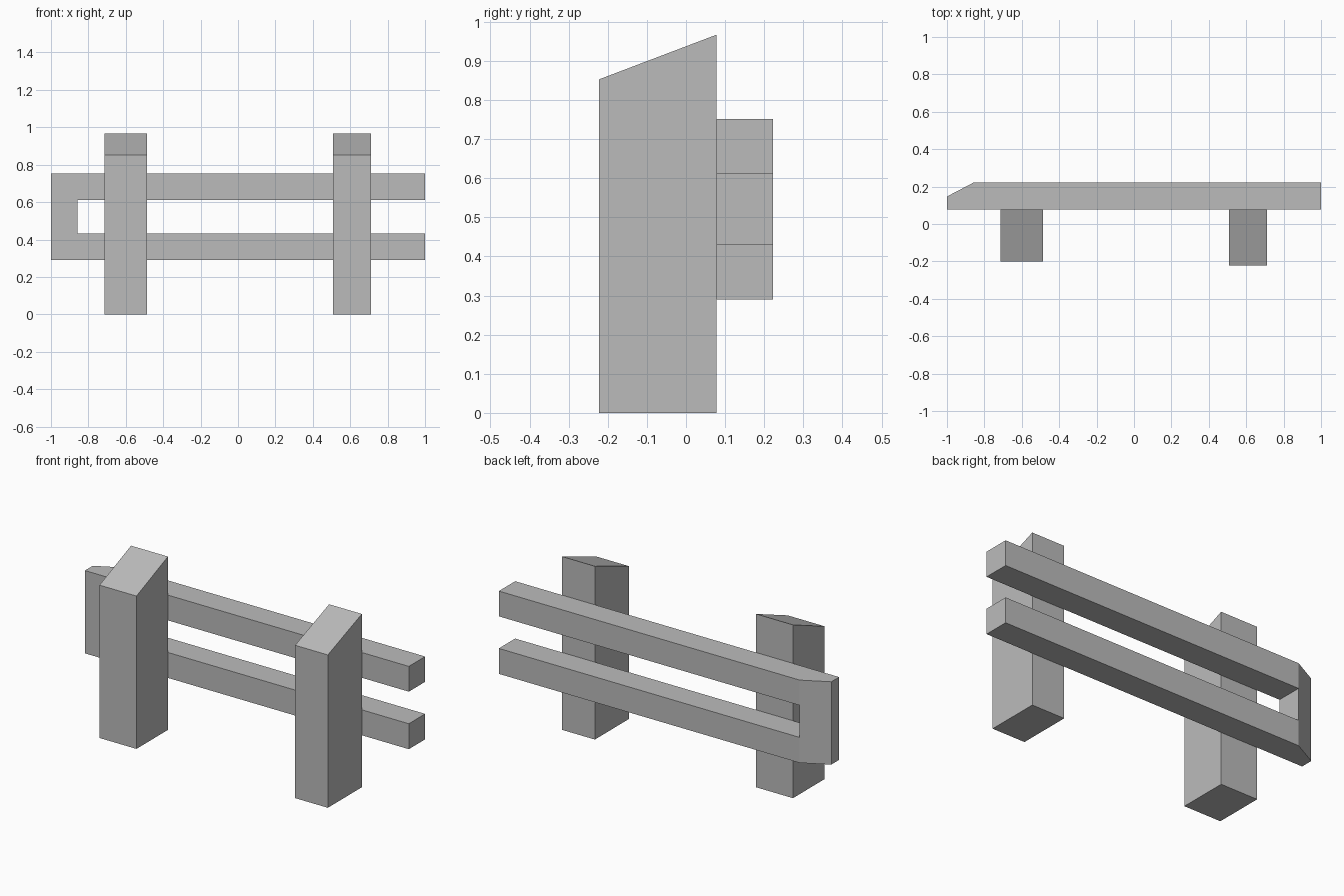
import bpy
import bmesh
from mathutils import Vector

cube = bpy.data.objects.get("Cube")
if cube:
    bpy.data.objects.remove(cube, do_unlink=True)

# Single plain grey
grey = bpy.data.materials.new("plain grey")
grey.use_nodes = True
grey.diffuse_color = (0.5, 0.5, 0.5, 1)
bsdf = next(n for n in grey.node_tree.nodes if n.type == 'BSDF_PRINCIPLED')
bsdf.inputs["Base Color"].default_value = grey.diffuse_color


def prism(bm, points, offset):
    """Extrude a flat outline along an offset."""
    face = bm.faces.new([bm.verts.new(p) for p in points])
    ext = bmesh.ops.extrude_face_region(bm, geom=[face])
    verts = [g for g in ext["geom"] if isinstance(g, bmesh.types.BMVert)]
    bmesh.ops.translate(bm, verts=verts, vec=Vector(offset))


def finish(name, bm):
    bmesh.ops.recalc_face_normals(bm, faces=bm.faces)
    mesh = bpy.data.meshes.new(name)
    bm.to_mesh(mesh)
    bm.free()
    mesh.materials.append(grey)
    obj = bpy.data.objects.new(name, mesh)
    bpy.context.collection.objects.link(obj)


# Posts with tops sloping down to the front
BACK = 0.078
for name, x0, x1, front in (("right_post", -0.715, -0.487, -0.2),
                            ("left_post", 0.508, 0.71, -0.222)):
    bm = bmesh.new()
    side = [(front, 0), (BACK, 0), (BACK, 0.967), (front, 0.853)]
    prism(bm, [(x0, y, z) for y, z in side], (x1 - x0, 0, 0))
    finish(name, bm)

# Rail frame: a C-shaped outline with a chamfered closed end
REAR, END, INNER, MID = 0.222, -1, -0.857, 0.147
LOW, LOW_TOP, HIGH_BASE, HIGH = 0.29, 0.432, 0.611, 0.752
bm = bmesh.new()
outline = [(END, LOW), (1, LOW), (1, LOW_TOP), (INNER, LOW_TOP),
           (INNER, HIGH_BASE), (1, HIGH_BASE), (1, HIGH), (END, HIGH)]
prism(bm, [(x, BACK, z) for x, z in outline], (0, REAR - BACK, 0))
cut = Vector((MID - REAR, 0, INNER - END)).normalized()
res = bmesh.ops.bisect_plane(
    bm, geom=bm.verts[:] + bm.edges[:] + bm.faces[:],
    plane_co=(END, MID, 0), plane_no=(MID - REAR, INNER - END, 0),
    clear_outer=True)
# Close the chamfer
edges = [e for e in bm.edges if e.is_boundary]
bmesh.ops.remove_doubles(bm, verts=bm.verts, dist=0.0005)
bmesh.ops.holes_fill(bm, edges=[e for e in bm.edges if e.is_boundary], sides=0)
finish("rail_frame", bm)
